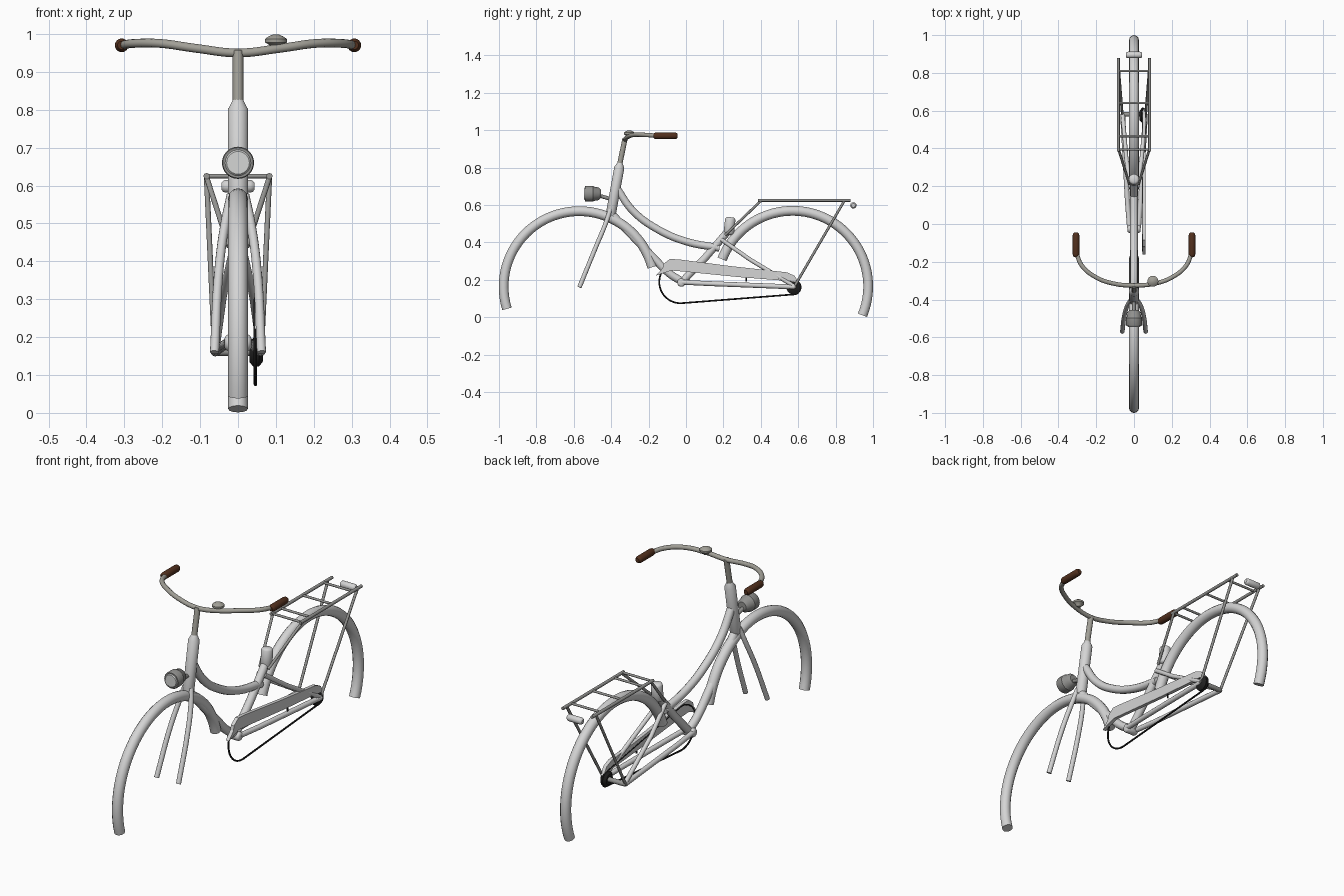
import bpy, bmesh, math
from mathutils import Vector

if "Cube" in bpy.data.objects:
    bpy.data.objects.remove(bpy.data.objects["Cube"])


def mat(name, col):
    m = bpy.data.materials.new(name)
    m.diffuse_color = (*col, 1)
    m.use_nodes = True
    m.node_tree.nodes["Principled BSDF"].inputs["Base Color"].default_value = m.diffuse_color
    return m


PAINT = mat("pale_grey_paint", (0.66, 0.66, 0.66))
STEEL = mat("warm_steel", (0.36, 0.35, 0.31))
RACK = mat("rack_grey", (0.30, 0.30, 0.29))
LAMP = mat("lamp_grey", (0.28, 0.28, 0.27))
BROWN = mat("brown_leather", (0.085, 0.03, 0.013))
BLACK = mat("black_chain", (0.015, 0.015, 0.015))
GLASS = mat("pale_glass", (0.66, 0.67, 0.66))


def smooth(ob, angle=40):
    bpy.ops.object.select_all(action='DESELECT')
    ob.select_set(True)
    bpy.context.view_layer.objects.active = ob
    bpy.ops.object.shade_smooth_by_angle(angle=math.radians(angle))


def tube(name, pts, r, m, curved=False, cyclic=False, res=4):
    """Round tube along a path, turned into a mesh."""
    cu = bpy.data.curves.new(name, 'CURVE')
    cu.dimensions = '3D'
    cu.bevel_depth = r
    cu.bevel_resolution = res
    cu.use_fill_caps = True
    cu.resolution_u = 8
    s = cu.splines.new('BEZIER' if curved else 'POLY')
    if curved:
        s.bezier_points.add(len(pts) - 1)
        for b, p in zip(s.bezier_points, pts):
            b.co = p
            b.handle_left_type = b.handle_right_type = 'AUTO'
    else:
        s.points.add(len(pts) - 1)
        for b, p in zip(s.points, pts):
            b.co = (*p, 1)
    s.use_cyclic_u = cyclic
    ob = bpy.data.objects.new(name, cu)
    bpy.context.collection.objects.link(ob)
    bpy.ops.object.select_all(action='DESELECT')
    ob.select_set(True)
    bpy.context.view_layer.objects.active = ob
    bpy.ops.object.convert(target='MESH')
    ob = bpy.context.view_layer.objects.active
    ob.data.materials.clear()
    ob.data.materials.append(m)
    smooth(ob)
    return ob


def lathe(name, a, b, prof, m, seg=24):
    """Turned part on the axis a-b; profile is (fraction, radius)."""
    a, b = Vector(a), Vector(b)
    q = (b - a).to_track_quat('Z', 'Y')
    bm = bmesh.new()
    rings = []
    for t, r in prof:
        c = a.lerp(b, t)
        rings.append([bm.verts.new(c + q @ Vector((r * math.cos(k * math.tau / seg),
                      r * math.sin(k * math.tau / seg), 0))) for k in range(seg)])
    for r0, r1 in zip(rings, rings[1:]):
        for k in range(seg):
            bm.faces.new((r0[k], r0[(k + 1) % seg], r1[(k + 1) % seg], r1[k]))
    bm.faces.new(rings[0][::-1])
    bm.faces.new(rings[-1])
    me = bpy.data.meshes.new(name)
    bm.to_mesh(me)
    bm.free()
    me.materials.append(m)
    ob = bpy.data.objects.new(name, me)
    bpy.context.collection.objects.link(ob)
    smooth(ob)
    return ob


def pair(name, pts, r, m, curved=False):
    for s, side in ((1, "right"), (-1, "left")):
        tube(f"{name}_{side}", [(s * x, y, z) for x, y, z in pts], r, m, curved)


def arc(cy, cz, r, a0, a1, n, x=0):
    return [(x, cy + r * math.cos(math.radians(a0 + (a1 - a0) * i / n)),
             cz + r * math.sin(math.radians(a0 + (a1 - a0) * i / n))) for i in range(n + 1)]


ROUND = [(0, .6), (.05, .87), (.12, 1), (.88, 1), (.95, .87), (1, .6)]


def rounded(r):
    return [(t, r * k) for t, k in ROUND]


# fenders
tube("front_fender", arc(-.571, .163, .404, 15, 197, 44), .026, PAINT)
tube("rear_fender", arc(.57, .165, .404, 159, -22.5, 44), .026, PAINT)

# frame
tube("top_tube", [(0, -.37, .69), (0, -.285, .57), (0, -.16, .475), (0, 0, .405),
                  (0, .18, .37)], .02, PAINT, True)
tube("down_tube", [(0, -.40, .555), (0, -.31, .46), (0, -.18, .325), (0, -.09, .235),
                   (0, -.02, .19)], .021, PAINT, True)
tube("seat_tube", [(0, -.025, .185), (0, .10, .315), (0, .225, .46)], .02, PAINT)
lathe("seat_lug", (0, .228, .44), (0, .238, .535), rounded(.028), PAINT)
lathe("bottom_bracket", (-.035, -.025, .185), (.035, -.025, .185), rounded(.022), PAINT)
lathe("head_tube", (0, -.402, .55), (0, -.352, .825),
      [(0, .024), (.03, .027), (.91, .027), (1, .014)], PAINT)
pair("chain_stay", [(.024, -.02, .187), (.035, .12, .18), (.06, .58, .162)], .013, PAINT)
pair("seat_stay", [(.016, .19, .415), (.04, .34, .31), (.06, .58, .165)], .011, PAINT)
pair("front_fork", [(.018, -.405, .575), (.034, -.43, .50), (.05, -.48, .38),
                    (.062, -.57, .16)], .012, PAINT, True)

# handlebar, grips and bell
tube("stem", [(0, -.356, .81), (0, -.326, .955)], .014, STEEL)
half = [(.307, -.15, .97), (.275, -.222, .975), (.205, -.28, .975), (.11, -.315, .962)]
tube("handlebar", half + [(0, -.325, .95)] + [(-x, y, z) for x, y, z in half[::-1]],
     .0115, STEEL, True)
for s, side in ((1, "right"), (-1, "left")):
    lathe("grip_" + side, (s * .307, -.175, .97), (s * .307, -.045, .97), rounded(.018), BROWN)
lathe("bell", (.1, -.303, .96), (.1, -.303, .999),
      [(0, .012), (.3, .018), (.45, .029), (.68, .029), (.85, .02), (1, .007)], STEEL)

# headlight
lathe("headlight", (0, -.54, .66), (0, -.455, .66),
      [(0, .040), (.06, .0425), (.5, .0425), (.56, .038), (.85, .034), (1, .022)], LAMP)
lathe("headlight_glass", (0, -.545, .66), (0, -.535, .66), [(0, .030), (.4, .034), (1, .034)], GLASS)
tube("headlight_bracket", [(0, -.47, .652), (0, -.395, .63)], .01, LAMP)

# luggage rack
pair("rack_rail", [(.083, .385, .625), (.083, .88, .625)], .008, RACK)
for i, y in enumerate((.395, .465, .64, .81)):
    tube(f"rack_crossbar_{i}", [(-.083, y, .625), (.083, y, .625)], .006, RACK)
pair("rack_front_strut", [(.083, .40, .622), (.024, .21, .44)], .007, RACK)
pair("rack_rear_strut", [(.083, .845, .62), (.062, .58, .165)], .007, RACK)
lathe("tail_reflector", (-.043, .895, .598), (.043, .895, .598), rounded(.017), PAINT)

# chain loop and rear sprocket
tube("chain", arc(-.03, .188, .113, 84, 275, 24, .046) + arc(.575, .16, .038, -85, 83, 10, .046),
     .0045, BLACK, cyclic=True, res=2)
lathe("rear_sprocket", (.03, .575, .16), (.066, .575, .16),
      [(0, .026), (.3, .038), (.7, .038), (1, .024)], BLACK)
lathe("rear_axle", (-.068, .58, .162), (.07, .58, .162), rounded(.012), RACK)
tube("guard_clip", [(.055, .322, .19), (.055, .322, .215)], .004, BLACK, res=2)

# chain guard plate
outline = [(-.162, .222), (-.125, .262), (-.12, .285), (-.085, .312), (-.03, .308),
           (.25, .272), (.54, .24), (.58, .222), (.605, .185), (.57, .192), (.28, .215),
           (0, .243), (-.08, .25)]
bm = bmesh.new()
f = bm.faces.new([bm.verts.new((.044, y, z)) for y, z in outline])
ext = bmesh.ops.extrude_face_region(bm, geom=[f])
bmesh.ops.translate(bm, vec=(.018, 0, 0), verts=[v for v in ext['geom'] if isinstance(v, bmesh.types.BMVert)])
bmesh.ops.recalc_face_normals(bm, faces=bm.faces)
me = bpy.data.meshes.new("chain_guard")
bm.to_mesh(me)
bm.free()
me.materials.append(PAINT)
guard = bpy.data.objects.new("chain_guard", me)
bpy.context.collection.objects.link(guard)
